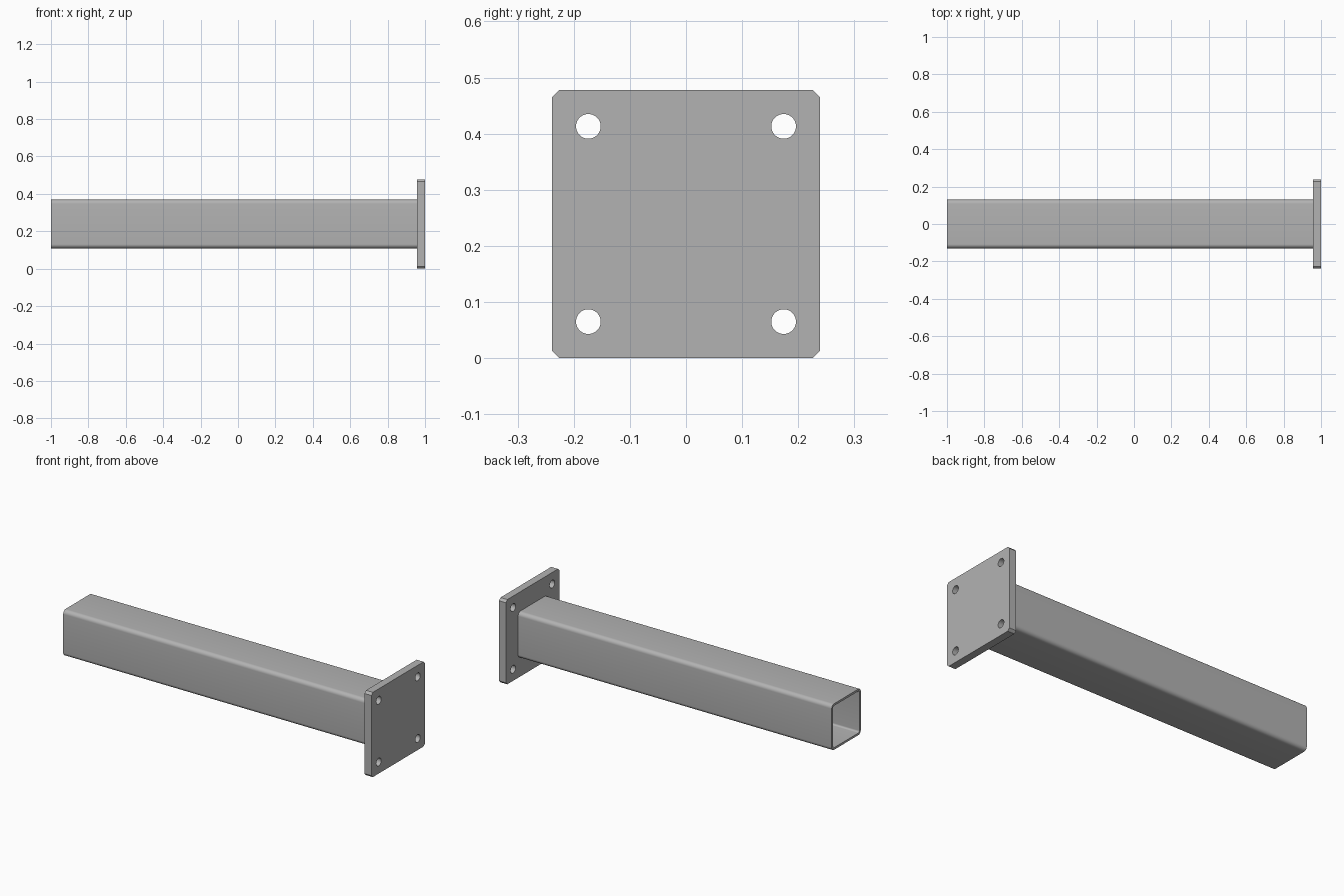
import bpy
import math
from mathutils import Matrix

cube = bpy.data.objects.get("Cube")
if cube:
    bpy.data.objects.remove(cube, do_unlink=True)

MID = 0.239          # height of the tube axis and half the plate size
PLATE_X = 0.957      # inner face of the plate

steel = bpy.data.materials.new("grey_steel")
steel.use_nodes = True
GREY = (0.45, 0.45, 0.45, 1)
steel.diffuse_color = GREY
steel.node_tree.nodes["Principled BSDF"].inputs["Base Color"].default_value = GREY


def circle(cx, cy, r, n=32):
    return [(cx + r * math.cos(2 * math.pi * i / n),
             cy + r * math.sin(2 * math.pi * i / n)) for i in range(n)]


def square(half, r, steps):
    """Square outline with corners rounded in steps (one step is a chamfer)."""
    pts = []
    for q, (sx, sy) in enumerate([(1, 1), (-1, 1), (-1, -1), (1, -1)]):
        for i in range(steps + 1):
            a = math.pi / 2 * (q + i / steps)
            pts.append((sx * (half - r) + r * math.cos(a),
                        sy * (half - r) + r * math.sin(a)))
    return pts


def extrude_along_x(name, loops, x0, x1):
    """Fill the first loop, cut the others out, and extrude from x0 to x1."""
    curve = bpy.data.curves.new(name, 'CURVE')
    curve.dimensions = '2D'
    curve.fill_mode = 'BOTH'
    curve.extrude = (x1 - x0) / 2
    for pts in loops:
        spline = curve.splines.new('POLY')
        spline.points.add(len(pts) - 1)
        for p, (u, v) in zip(spline.points, pts):
            p.co = (u, v, 0, 1)
        spline.use_cyclic_u = True
    obj = bpy.data.objects.new(name, curve)
    bpy.context.collection.objects.link(obj)
    # Profile axes map to y and z, depth maps to x
    obj.matrix_world = Matrix(((0, 0, 1, (x0 + x1) / 2),
                               (1, 0, 0, 0),
                               (0, 1, 0, MID),
                               (0, 0, 0, 1)))
    bpy.ops.object.select_all(action='DESELECT')
    obj.select_set(True)
    bpy.context.view_layer.objects.active = obj
    bpy.ops.object.convert(target='MESH')
    obj = bpy.context.object
    obj.name = name
    bpy.ops.object.mode_set(mode='EDIT')
    bpy.ops.mesh.select_all(action='SELECT')
    bpy.ops.mesh.remove_doubles(threshold=0.0001)
    bpy.ops.mesh.normals_make_consistent(inside=False)
    bpy.ops.object.mode_set(mode='OBJECT')
    obj.data.materials.clear()
    obj.data.materials.append(steel)
    bpy.ops.object.shade_smooth_by_angle(angle=math.radians(30))
    return obj


# Hollow square tube, open at the far end
extrude_along_x("square_tube",
                [square(0.13, 0.022, 8), square(0.118, 0.010, 8)],
                -1, PLATE_X)

# Chamfered end plate with four bolt holes
holes = [circle(sx * 0.174, sy * 0.174, 0.022)
         for sx in (-1, 1) for sy in (-1, 1)]
extrude_along_x("end_plate", [square(MID, 0.013, 1)] + holes, PLATE_X, 1)
